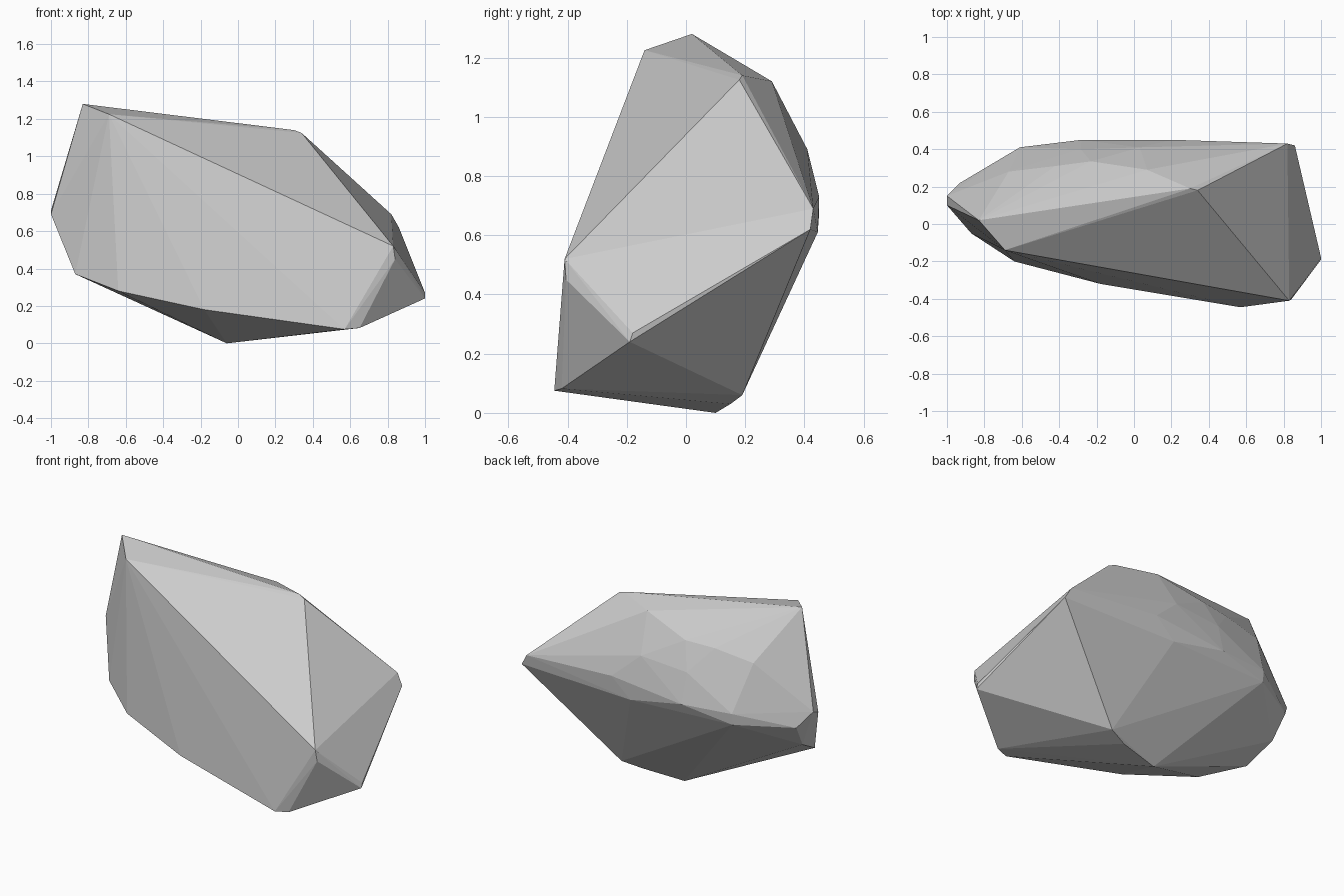
import bpy, bmesh

# Faceted boulder: convex hull of its corner points, ring by ring
crown = [(-.83, .02, 1.28), (-.69, -.14, 1.225), (.34, .18, 1.125),
         (.30, .19, 1.14), (.07, .29, 1.12)]
shoulder = [(-.23, .335, 1.03), (-.42, .31, 1.02), (-.67, .28, .98),
            (.03, .41, .89), (-.285, .40, .865)]
girdle = [(.83, -.41, .52), (.84, -.405, .45), (.86, .42, .62), (.82, .43, .69),
          (.21, .45, .73), (.08, .445, .61), (-.28, .45, .68),
          (-.61, .41, .69), (-.61, .405, .62), (-.93, .22, .615),
          (-1, .15, .71), (-1, .10, .69), (-.91, .13, .47)]
base = [(1, -.19, .24), (1, -.18, .27), (.65, -.42, .082), (.57, -.445, .075),
        (-.18, -.32, .18), (-.64, -.20, .28), (-.87, -.05, .37),
        (-.06, .10, 0), (.20, .15, .03), (.32, .19, .06)]

bm = bmesh.new()
for p in crown + shoulder + girdle + base:
    bm.verts.new(p)
hull = bmesh.ops.convex_hull(bm, input=bm.verts[:])
# Drop any points left inside the hull
loose = [v for v in bm.verts if not v.link_faces]
bmesh.ops.delete(bm, geom=loose, context='VERTS')
bmesh.ops.recalc_face_normals(bm, faces=bm.faces[:])

mesh = bpy.data.meshes.new("boulder")
bm.to_mesh(mesh)
bm.free()
boulder = bpy.data.objects.new("boulder", mesh)
bpy.context.collection.objects.link(boulder)
